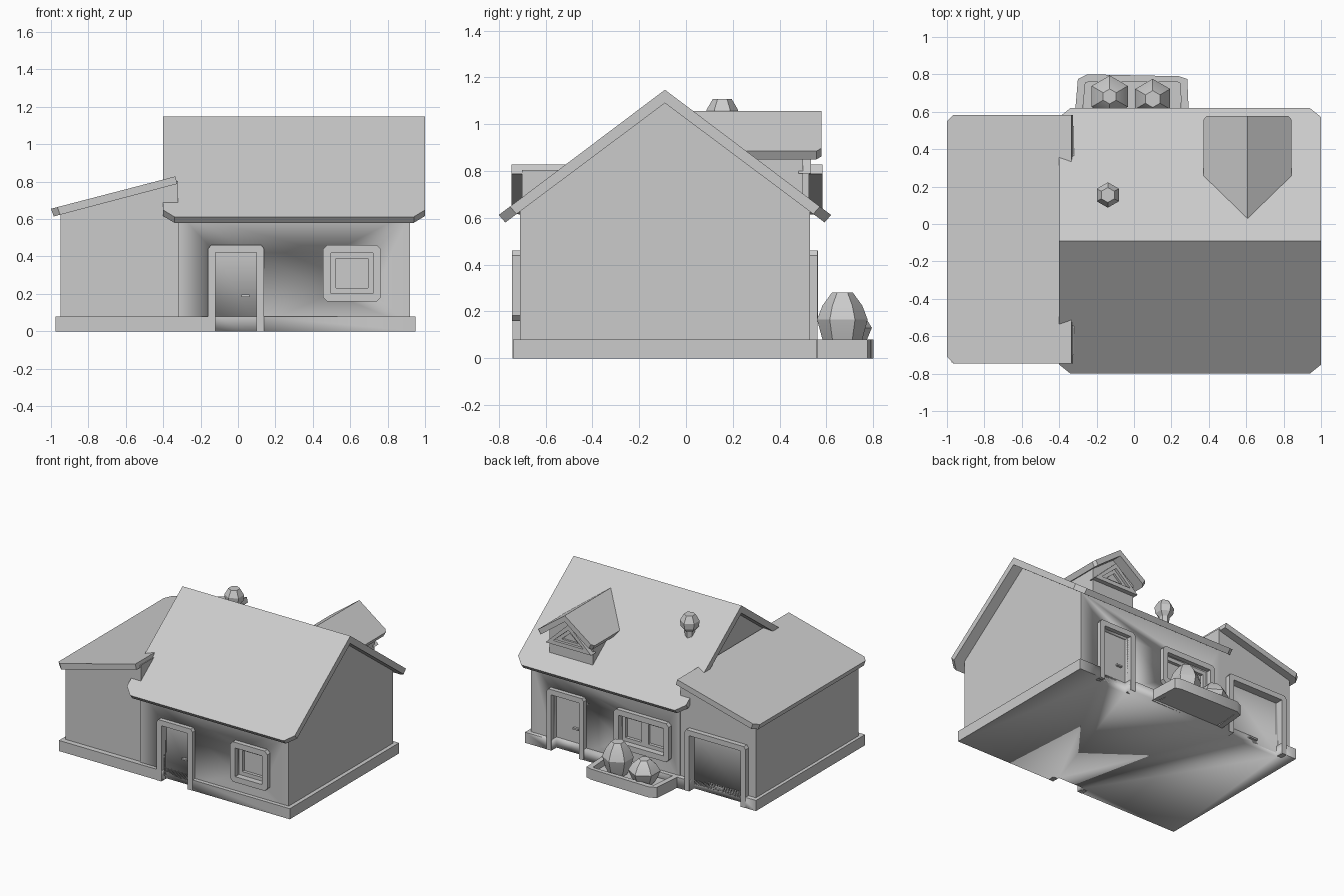
import bpy
import bmesh
from math import cos, sin, pi, radians

if "Cube" in bpy.data.objects:
    bpy.data.objects.remove(bpy.data.objects["Cube"], do_unlink=True)

grey = bpy.data.materials.new("plain grey")
grey.use_nodes = True
grey.diffuse_color = (0.6, 0.6, 0.6, 1)
grey.node_tree.nodes["Principled BSDF"].inputs["Base Color"].default_value = (0.6, 0.6, 0.6, 1)

PLACE = {
    "x": lambda u, v, d: (d, u, v),
    "y": lambda u, v, d: (u, d, v),
    "z": lambda u, v, d: (u, v, d),
}


def finish(name, bm):
    bmesh.ops.recalc_face_normals(bm, faces=bm.faces)
    mesh = bpy.data.meshes.new(name)
    bm.to_mesh(mesh)
    bm.free()
    mesh.materials.append(grey)
    obj = bpy.data.objects.new(name, mesh)
    bpy.context.collection.objects.link(obj)
    bpy.ops.object.select_all(action="DESELECT")
    obj.select_set(True)
    bpy.context.view_layer.objects.active = obj
    bpy.ops.object.shade_smooth_by_angle(angle=radians(30))
    return obj


def chamfer(bm, rule, size):
    """Bevel the edges whose two ends both satisfy the rule."""
    edges = [e for e in bm.edges if rule(e)]
    bmesh.ops.bevel(bm, geom=edges, offset=size, segments=1, affect="EDGES")


def prism(name, profile, axis, a, b, rule=None, size=0.05):
    """Extrude a flat outline along an axis."""
    bm = bmesh.new()
    ends = [[bm.verts.new(PLACE[axis](u, v, d)) for u, v in profile] for d in (a, b)]
    n = len(profile)
    for ring in ends:
        bm.faces.new(ring)
    for i in range(n):
        j = (i + 1) % n
        bm.faces.new((ends[0][i], ends[0][j], ends[1][j], ends[1][i]))
    if rule:
        chamfer(bm, rule, size)
    return finish(name, bm)


def rect(u0, u1, v0, v1):
    return [(u0, v0), (u0, v1), (u1, v1), (u1, v0)]


def box(name, x0, x1, y0, y1, z0, z1):
    return prism(name, rect(x0, x1, y0, y1), "z", z0, z1)


def frame(name, outer, inner, axis, a, b, closed=True):
    """Trim running between an outer and an inner outline."""
    bm = bmesh.new()
    loops = [[bm.verts.new(PLACE[axis](u, v, d)) for u, v in line]
             for line, d in ((outer, a), (outer, b), (inner, b), (inner, a))]
    n = len(outer)
    for i in range(n if closed else n - 1):
        j = (i + 1) % n
        for k in range(4):
            p, q = loops[k], loops[(k + 1) % 4]
            bm.faces.new((p[i], p[j], q[j], q[i]))
    if not closed:
        for i in (0, n - 1):
            bm.faces.new([loop[i] for loop in loops])
    return finish(name, bm)


def cut(targets, x0, x1, y0, y1, z0, z1):
    cutter = box("opening_cutter", x0, x1, y0, y1, z0, z1)
    cutter.hide_render = True
    for target in targets:
        mod = target.modifiers.new("opening", "BOOLEAN")
        mod.operation, mod.solver, mod.object = "DIFFERENCE", "EXACT", cutter
        bpy.context.view_layer.objects.active = target
        bpy.ops.object.modifier_apply(modifier=mod.name)
    bpy.data.objects.remove(cutter, do_unlink=True)


def lathe(name, x, y, rings, sides=6):
    """Low-poly rounded form from (radius, height) rings."""
    bm = bmesh.new()
    loops = [[bm.verts.new((x + r * cos(2 * pi * (i + 0.5) / sides),
                            y + r * sin(2 * pi * (i + 0.5) / sides), z))
              for i in range(sides)] for r, z in rings]
    for low, high in zip(loops, loops[1:]):
        for i in range(sides):
            j = (i + 1) % sides
            bm.faces.new((low[i], low[j], high[j], high[i]))
    bm.faces.new(loops[0])
    bm.faces.new(loops[-1])
    obj = finish(name, bm)
    bpy.ops.object.shade_smooth_by_angle(angle=radians(62))
    return obj


FRONT, BACK, RIDGE = -0.71, 0.53, -0.09

# Walls and plinth
plinth = box("plinth", -0.975, 0.95, -0.74, 0.56, 0, 0.08)
house = prism("house_walls", [(FRONT, 0.03), (FRONT, 0.635), (RIDGE, 1.11),
                              (BACK, 0.635), (BACK, 0.03)], "x", -0.32, 0.92)
wing = prism("wing_walls", [(-0.95, 0.03), (-0.95, 0.64), (-0.32, 0.805),
                            (-0.32, 0.03)], "y", FRONT + 0.01, BACK - 0.005)

# Main gable roof with clipped eave corners
prism("main_roof", [(-0.8, 0.612), (RIDGE, 1.147), (0.62, 0.612), (0.592, 0.58),
                    (RIDGE, 1.09), (-0.772, 0.58)], "x", -0.4, 1.0,
      lambda e: all(v.co.z < 0.62 for v in e.verts)
      and abs(e.verts[0].co.x - e.verts[1].co.x) < 0.01, 0.06)

# Lean-to roof of the wing
prism("wing_roof", [(-1.0, 0.655), (-0.335, 0.828), (-0.325, 0.788), (-0.985, 0.614)],
      "y", -0.745, 0.583,
      lambda e: all(v.co.x < -0.9 for v in e.verts)
      and abs(e.verts[0].co.y - e.verts[1].co.y) < 0.01, 0.035)


def door(name, x0, x1, top, side, walls, handle_x, handle_z, width):
    """Recessed door with a three-sided trim; side is -1 front, 1 back."""
    wall = FRONT if side < 0 else BACK
    edge = wall + side * 0.032
    ys = sorted((wall - side * 0.03, wall + side * 0.2))
    t = 0.04
    cut([walls, plinth], x0 + t, x1 - t, ys[0], ys[1], -0.1, top - t)
    outer = [(x0, 0), (x0, top - 0.02), (x0 + 0.015, top), (x1 - 0.015, top),
             (x1, top - 0.02), (x1, 0)]
    inner = [(x0 + t, 0), (x0 + t, top - t), (x0 + t, top - t),
             (x1 - t, top - t), (x1 - t, top - t), (x1 - t, 0)]
    inner[2] = (x0 + t + 0.001, top - t)
    inner[3] = (x1 - t - 0.001, top - t)
    frame(name + "_trim", outer, inner, "y", wall - side * 0.02, edge, closed=False)
    ys = sorted((wall - side * 0.035, wall - side * 0.012))
    box(name + "_handle", handle_x - width, handle_x + width, ys[0], ys[1],
        handle_z - 0.006, handle_z + 0.006)


def window(name, x0, x1, z0, z1, side, panes):
    """Recessed window with clipped trim corners and inner sashes."""
    wall = FRONT if side < 0 else BACK
    t, c = 0.042, 0.022
    ys = sorted((wall - side * 0.035, wall + side * 0.1))
    cut([house], x0 + t, x1 - t, ys[0], ys[1], z0 + t, z1 - t)
    outer = [(x0, z0 + c), (x0, z1 - c), (x0 + c, z1), (x1 - c, z1),
             (x1, z1 - c), (x1, z0 + c), (x1 - c, z0), (x0 + c, z0)]
    a, b, p, q = x0 + t, x1 - t, z0 + t, z1 - t
    s = 0.002
    inner = [(a, p + s), (a, q - s), (a + s, q), (b - s, q),
             (b, q - s), (b, p + s), (b - s, p), (a + s, p)]
    frame(name + "_trim", outer, inner, "y", wall - side * 0.01, wall + side * 0.034)
    step = (b - a) / panes
    for i in range(panes):
        l, r, w = a + i * step, a + (i + 1) * step, 0.028
        frame(f"{name}_sash_{i + 1}", rect(l, r, p, q),
              rect(l + w, r - w, p + w, q - w), "y",
              wall - side * 0.036, wall - side * 0.012)


# Doors and windows
door("front_door", -0.16, 0.14, 0.46, -1, house, 0.04, 0.19, 0.022)
door("back_door", 0.46, 0.77, 0.46, 1, house, 0.56, 0.19, 0.022)
door("garage_door", -0.89, -0.38, 0.46, 1, wing, -0.635, 0.06, 0.035)
window("front_window", 0.455, 0.765, 0.16, 0.46, -1, 1)
window("back_window", -0.25, 0.21, 0.17, 0.46, 1, 2)

# Dormer: cheeks and gable, roof slab, triangular window
MID = 0.607
prism("dormer_walls", [(MID - 0.18, 0.66), (MID - 0.18, 0.885), (MID, 1.03),
                       (MID + 0.18, 0.885), (MID + 0.18, 0.66)], "y", 0.1, 0.5)
prism("dormer_roof", [(MID - 0.235, 0.885), (MID, 1.057), (MID + 0.235, 0.885),
                      (MID + 0.215, 0.85), (MID, 1.01), (MID - 0.215, 0.85)],
      "y", 0.03, 0.578,
      lambda e: all(v.co.z < 0.9 and v.co.y > 0.5 for v in e.verts)
      and abs(e.verts[0].co.x - e.verts[1].co.x) < 0.03, 0.02)


def triangle(half, low, high):
    return [(MID - half, low), (MID, high), (MID + half, low)]


frame("dormer_window_trim", triangle(0.19, 0.79, 0.97), triangle(0.125, 0.82, 0.93),
      "y", 0.48, 0.535)
frame("dormer_window_sash", triangle(0.125, 0.82, 0.93), triangle(0.07, 0.838, 0.898),
      "y", 0.49, 0.515)

# Chimney pot
lathe("chimney", -0.14, 0.155, [(0.03, 0.9), (0.036, 0.985), (0.062, 1.015),
                                (0.068, 1.06), (0.04, 1.108)])

# Planter tray with two shrubs
frame("planter_rim", [(-0.32, 0.54), (-0.30, 0.775), (-0.25, 0.8), (0.24, 0.79),
                      (0.285, 0.775), (0.295, 0.54)],
      [(-0.28, 0.55), (-0.26, 0.755), (-0.24, 0.76), (0.23, 0.76),
       (0.245, 0.755), (0.26, 0.55)], "z", 0, 0.08)
box("planter_soil", -0.27, 0.25, 0.55, 0.77, 0.002, 0.035)
lathe("tall_shrub", 0.1, 0.668, [(0.06, 0.03), (0.085, 0.08), (0.108, 0.165),
                                 (0.085, 0.225), (0.045, 0.28)])
lathe("short_shrub", -0.13, 0.682, [(0.06, 0.03), (0.085, 0.065), (0.112, 0.13),
                                    (0.085, 0.175), (0.04, 0.215)])
